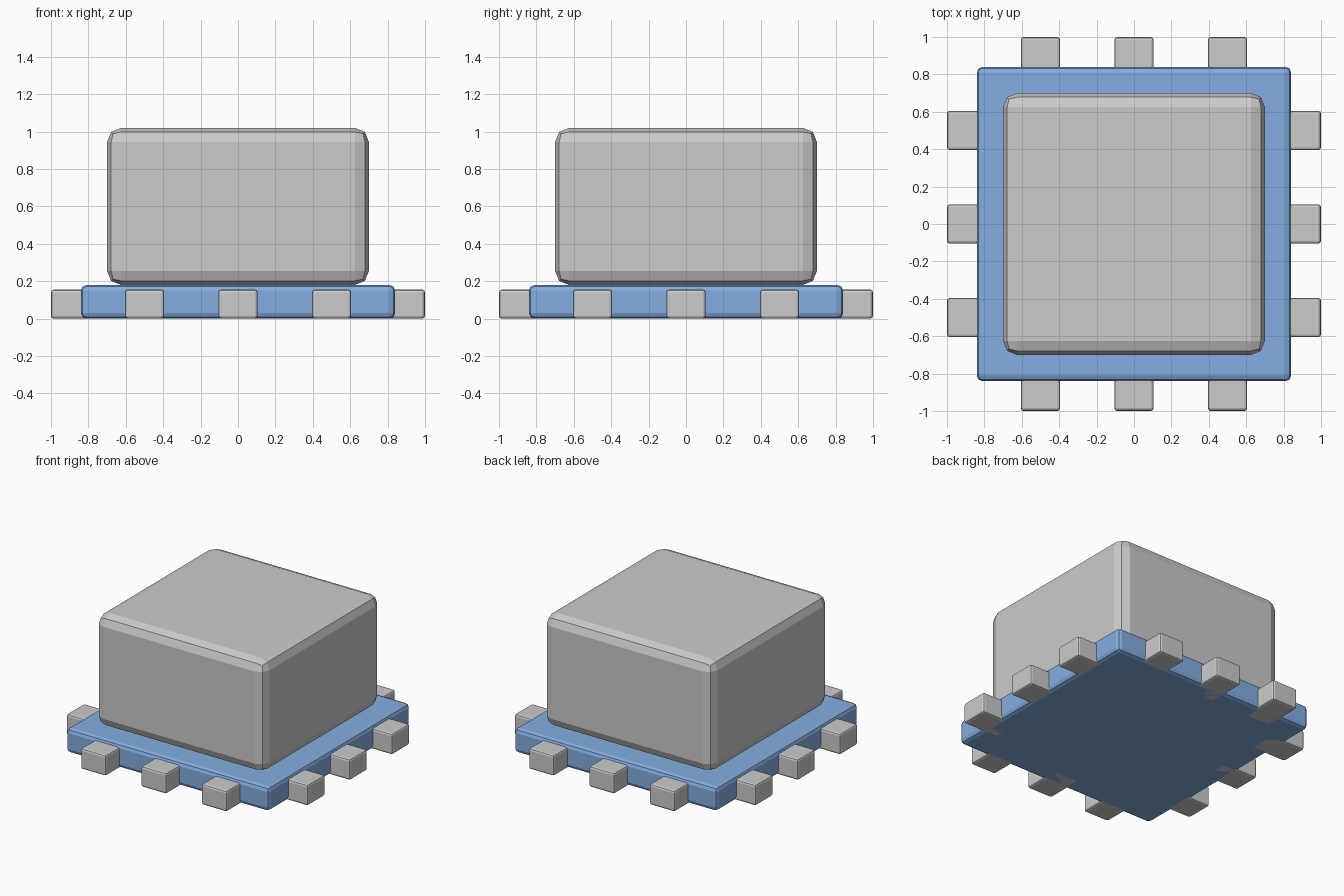
import bpy, bmesh
from mathutils import Matrix, Vector
from math import pi

if "Cube" in bpy.data.objects:
    bpy.data.objects.remove(bpy.data.objects["Cube"])


def box(name, lo, hi, bevel, turn=0.0):
    """Flat-shaded box between two corners, two-step bevel, turned about z."""
    lo, hi = Vector(lo), Vector(hi)
    bm = bmesh.new()
    bmesh.ops.create_cube(bm, size=1)
    bmesh.ops.scale(bm, vec=hi - lo, verts=bm.verts)
    bmesh.ops.translate(bm, vec=(lo + hi) / 2, verts=bm.verts)
    bmesh.ops.bevel(bm, geom=bm.edges[:], offset=bevel, segments=2,
                    profile=0.5, affect='EDGES')
    bmesh.ops.transform(bm, matrix=Matrix.Rotation(turn, 4, 'Z'), verts=bm.verts)
    mesh = bpy.data.meshes.new(name)
    bm.to_mesh(mesh)
    bm.free()
    ob = bpy.data.objects.new(name, mesh)
    bpy.context.collection.objects.link(ob)
    return ob


# base plate
base = box("base_plate", (-0.84, -0.84, 0), (0.84, 0.84, 0.18), 0.03)
blue = bpy.data.materials.new("blue")
blue.diffuse_color = (0.23, 0.42, 0.75, 1)
blue.use_nodes = True
blue.node_tree.nodes["Principled BSDF"].inputs["Base Color"].default_value = blue.diffuse_color
base.data.materials.append(blue)

# large block resting on the plate
box("top_block", (-0.7, -0.7, 0.18), (0.7, 0.7, 1.02), 0.075)

# three contact pins on each of the four sides
for s, side in enumerate(("right", "back", "left", "front")):
    for i, y in enumerate((-0.5, 0, 0.5)):
        box(f"{side}_pin_{i + 1}", (0.7, y - 0.105, 0), (1, y + 0.105, 0.155),
            0.015, s * pi / 2)
